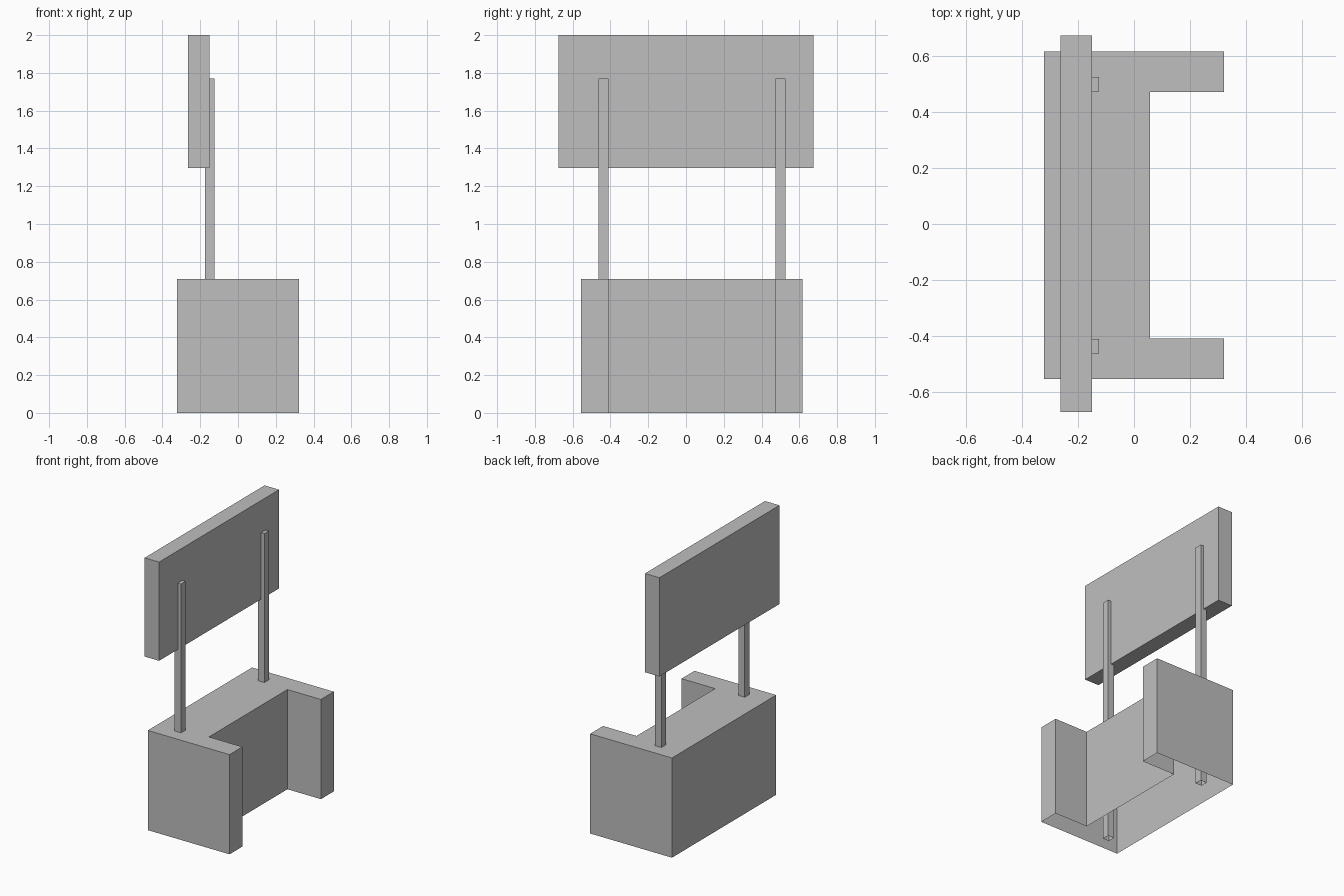
import bpy
import bmesh

# Remove the default object
cube = bpy.data.objects.get("Cube")
if cube:
    bpy.data.objects.remove(cube, do_unlink=True)

# Single flat colour
GREY = (0.52, 0.52, 0.52, 1)
grey = bpy.data.materials.new("light_grey")
grey.use_nodes = True
grey.diffuse_color = GREY
grey.node_tree.nodes["Principled BSDF"].inputs["Base Color"].default_value = GREY


def prism(name, outline, z0, z1, open_bottom=False):
    """Extrude a counter-clockwise outline upwards, optionally without a base."""
    bm = bmesh.new()
    base = bm.faces.new([bm.verts.new((x, y, z0)) for x, y in outline])
    ext = bmesh.ops.extrude_face_region(bm, geom=[base], use_keep_orig=True)
    top = [v for v in ext["geom"] if isinstance(v, bmesh.types.BMVert)]
    bmesh.ops.translate(bm, verts=top, vec=(0, 0, z1 - z0))
    bmesh.ops.recalc_face_normals(bm, faces=bm.faces)
    if open_bottom:
        low = [f for f in bm.faces if all(v.co.z < z0 + 0.001 for v in f.verts)]
        bmesh.ops.delete(bm, geom=low, context="FACES_ONLY")
    mesh = bpy.data.meshes.new(name)
    bm.to_mesh(mesh)
    bm.free()
    mesh.materials.append(grey)
    obj = bpy.data.objects.new(name, mesh)
    bpy.context.collection.objects.link(obj)
    return obj


def rectangle(x0, x1, y0, y1):
    return [(x0, y0), (x1, y0), (x1, y1), (x0, y1)]


# U-shaped counter, hollow and open underneath
back, inner, front = -0.322, 0.058, 0.322
counter = [(back, -0.555), (front, -0.555), (front, -0.41), (inner, -0.41),
           (inner, 0.473), (front, 0.473), (front, 0.618), (back, 0.618)]
prism("counter", counter, 0, 0.71, open_bottom=True)

# Two posts running from the floor up to the sign
for name, y in (("right_post", -0.437), ("left_post", 0.501)):
    prism(name, rectangle(-0.175, -0.125, y - 0.026, y + 0.026), 0, 1.77,
          open_bottom=True)

# Sign board
prism("sign_board", rectangle(-0.264, -0.15, -0.674, 0.676), 1.297, 2)
